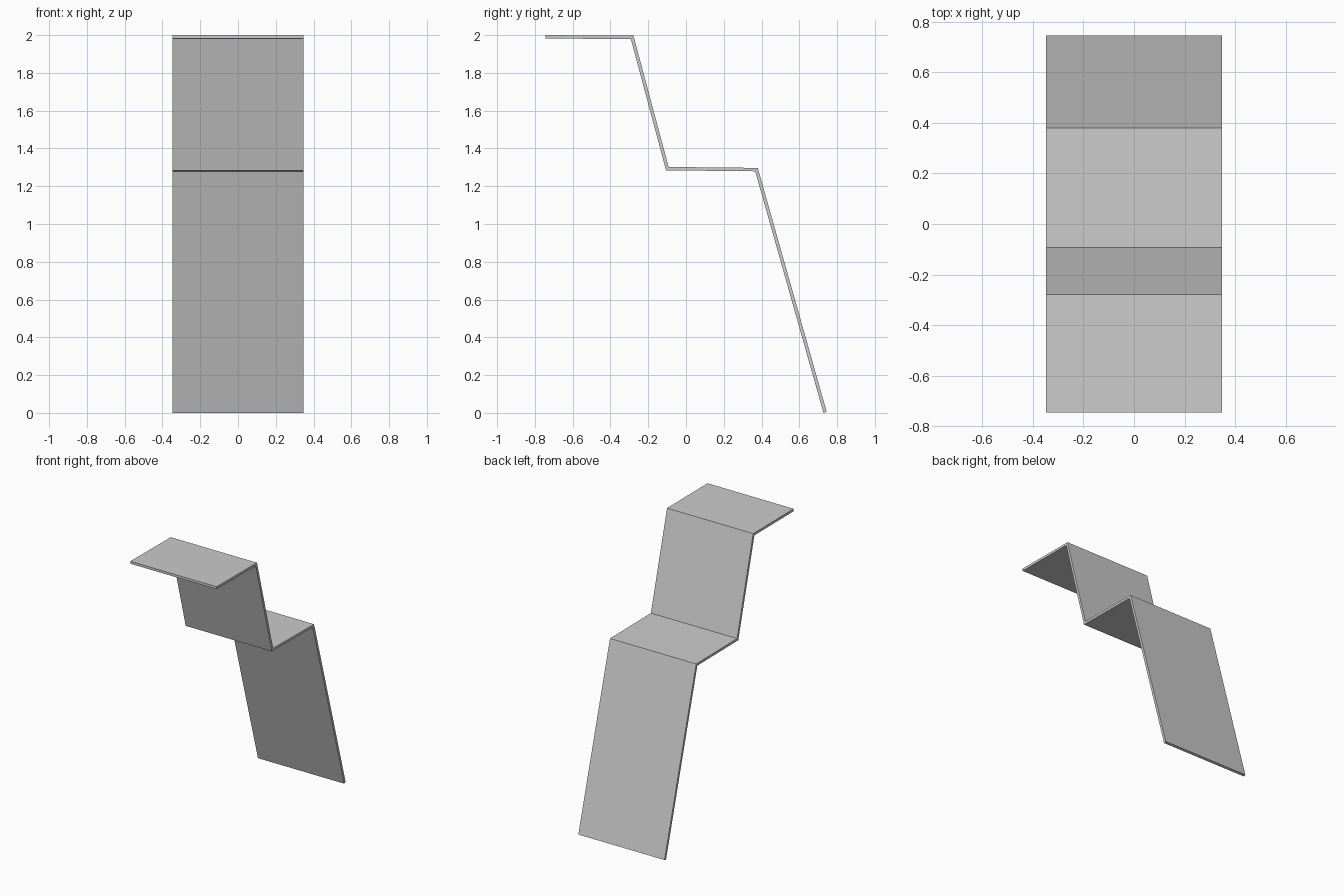
import bpy
import bmesh

cube = bpy.data.objects.get("Cube")
if cube:
    bpy.data.objects.remove(cube, do_unlink=True)

HALF_WIDTH = 0.348
THICKNESS = 0.018

# Upper side of the folded sheet as (y, z), from the front lip to the foot
PROFILE = [(-0.745, 2.0), (-0.278, 1.997), (-0.092, 1.302),
           (0.38, 1.297), (0.745, 0.005)]


def make_material(name, colour):
    mat = bpy.data.materials.new(name)
    mat.use_nodes = True
    mat.diffuse_color = colour
    mat.node_tree.nodes["Principled BSDF"].inputs["Base Color"].default_value = colour
    return mat


def folded_sheet(name, profile, mat):
    """Extrude a profile across x, then thicken it downwards with mitred folds."""
    bm = bmesh.new()
    rows = [[bm.verts.new((x, y, z)) for x in (-HALF_WIDTH, HALF_WIDTH)]
            for y, z in profile]
    for (a, b), (c, d) in zip(rows, rows[1:]):
        bm.faces.new((a, b, d, c))
    mesh = bpy.data.meshes.new(name)
    bm.to_mesh(mesh)
    bm.free()
    mesh.materials.append(mat)
    obj = bpy.data.objects.new(name, mesh)
    bpy.context.collection.objects.link(obj)
    solid = obj.modifiers.new("thickness", "SOLIDIFY")
    solid.thickness = THICKNESS
    solid.offset = -1
    solid.use_even_offset = True
    return obj


# Single bent strip: top shelf, short riser, lower shelf, long leg
grey = make_material("light_grey", (0.6, 0.6, 0.6, 1))
folded_sheet("folded_step_panel", PROFILE, grey)
